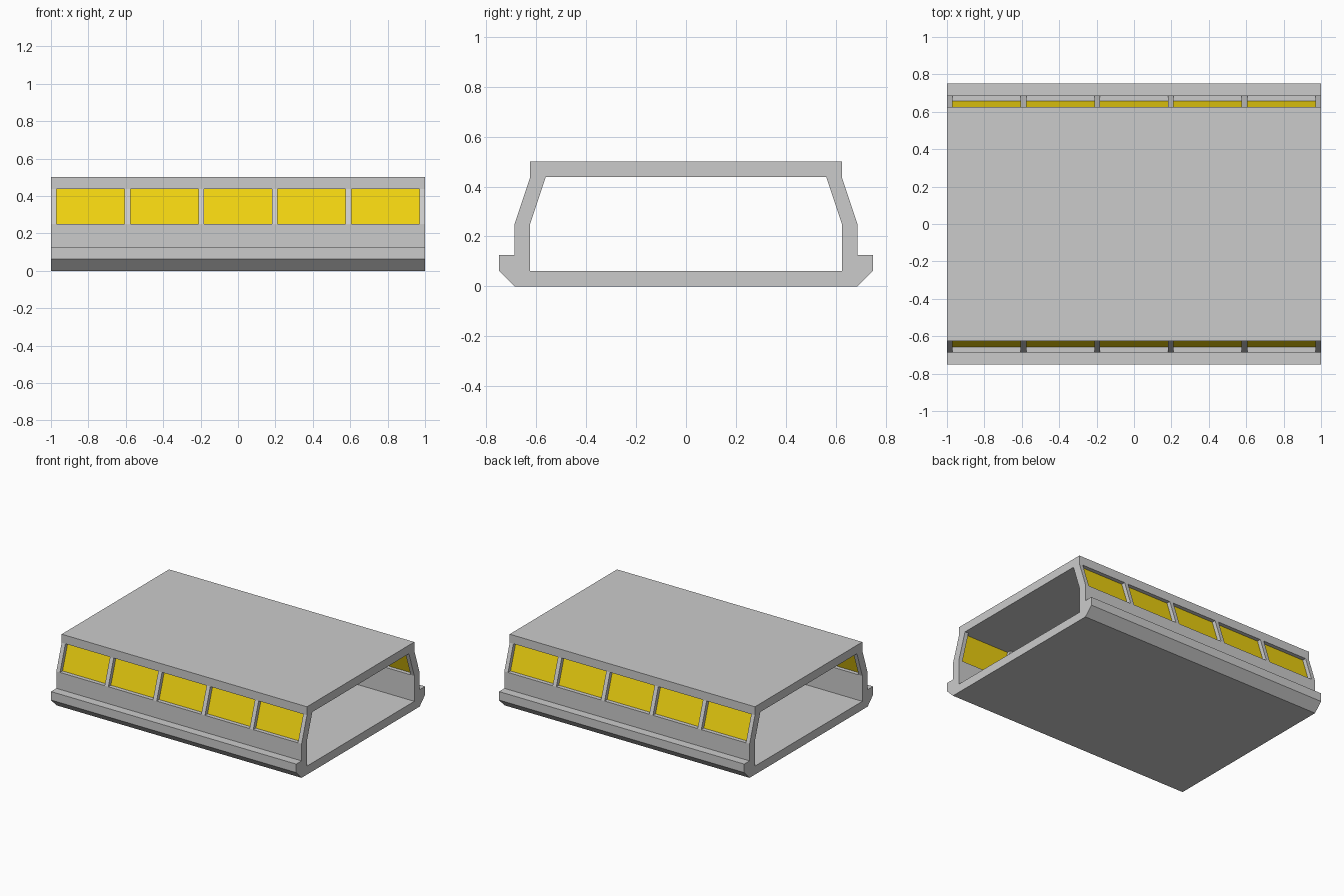
import bpy, bmesh

if "Cube" in bpy.data.objects:
    bpy.data.objects.remove(bpy.data.objects["Cube"])


def extrude_x(name, profile, x0, x1):
    """Extrude a closed (y, z) profile along x."""
    bm = bmesh.new()
    face = bm.faces.new([bm.verts.new((x0, y, z)) for y, z in profile])
    new = bmesh.ops.extrude_face_region(bm, geom=[face])["geom"]
    verts = [v for v in new if isinstance(v, bmesh.types.BMVert)]
    bmesh.ops.translate(bm, verts=verts, vec=(x1 - x0, 0, 0))
    bmesh.ops.recalc_face_normals(bm, faces=bm.faces)
    mesh = bpy.data.meshes.new(name)
    bm.to_mesh(mesh)
    bm.free()
    obj = bpy.data.objects.new(name, mesh)
    bpy.context.collection.objects.link(obj)
    return obj


def mirror_y(obj):
    mod = obj.modifiers.new("Mirror", "MIRROR")
    mod.use_axis = (False, True, False)
    mod.use_mirror_merge = False


# Floor, side rails and lower walls: one U-shaped section
half = [(0.6875, 0), (0.75, 0.0625), (0.75, 0.125), (0.6875, 0.125),
        (0.6875, 0.25), (0.625, 0.25), (0.625, 0.0625)]
extrude_x("lower_hull", half + [(-y, z) for y, z in reversed(half)], -1, 1)

# Roof slab
extrude_x("roof", [(-0.625, 0.4375), (0.625, 0.4375), (0.625, 0.5), (-0.625, 0.5)], -1, 1)

# Slanted posts between the windows
slant = [(-0.6875, 0.25), (-0.625, 0.25), (-0.5625, 0.4375), (-0.625, 0.4375)]
width, count = 0.03, 6
pitch = (2 - width) / (count - 1)
starts = [-1 + i * pitch for i in range(count)]
for i, x in enumerate(starts):
    mirror_y(extrude_x(f"window_post_{i + 1}", slant, x, x + width))

# Yellow panes recessed in the middle of the wall
yellow = bpy.data.materials.new("yellow_glass")
yellow.diffuse_color = (0.87, 0.65, 0.005, 1)
yellow.use_nodes = True
yellow.node_tree.nodes["Principled BSDF"].inputs["Base Color"].default_value = yellow.diffuse_color
pane = [(-0.658, 0.25), (-0.654, 0.25), (-0.5915, 0.4375), (-0.5955, 0.4375)]
for i in range(count - 1):
    obj = extrude_x(f"window_pane_{i + 1}", pane, starts[i] + width, starts[i + 1])
    obj.data.materials.append(yellow)
    mirror_y(obj)
